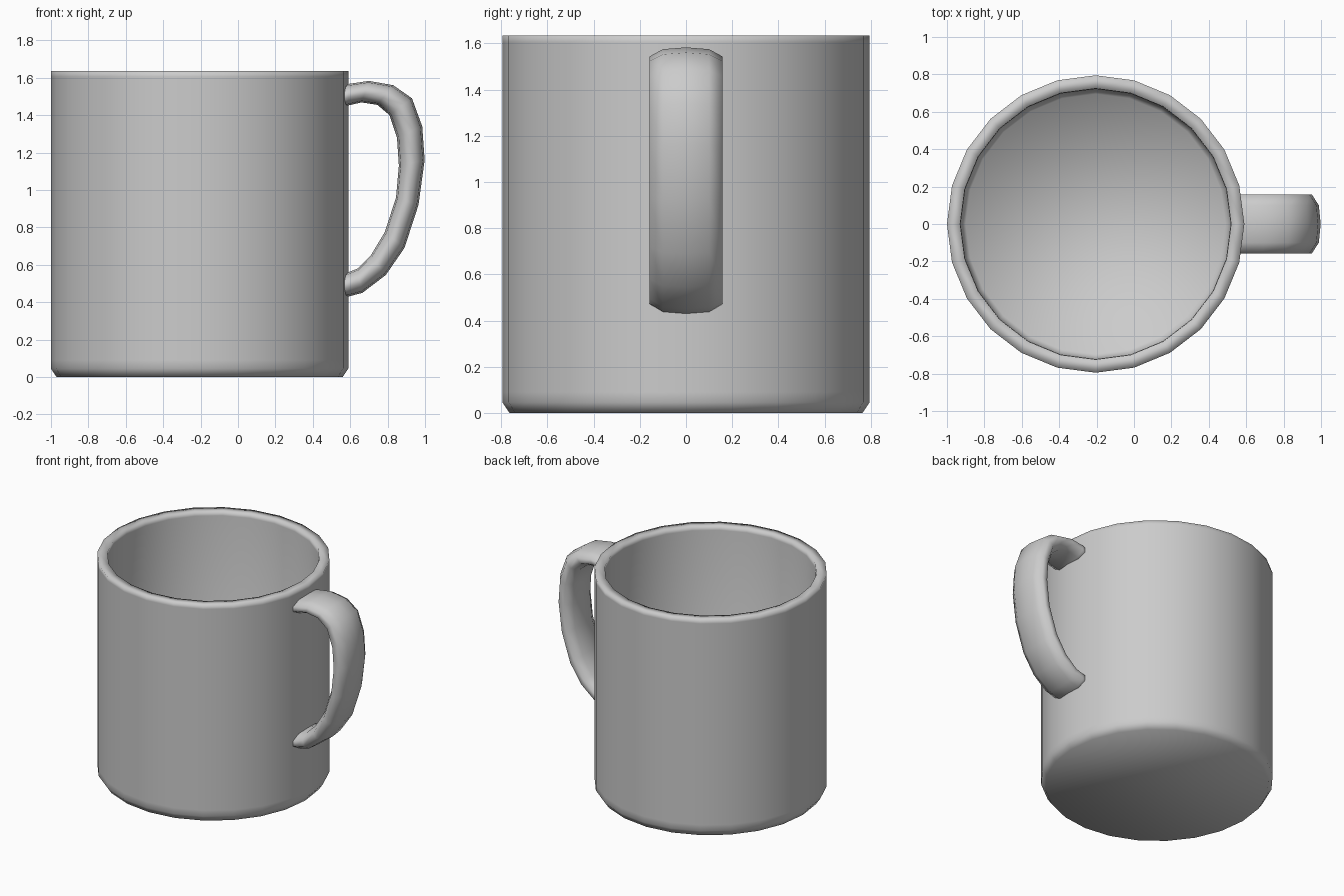
import bpy, bmesh, math

if "Cube" in bpy.data.objects:
    bpy.data.objects.remove(bpy.data.objects["Cube"])

SIDES = 24
CENTRE_X = -0.205


def finish(name, bm):
    bmesh.ops.recalc_face_normals(bm, faces=bm.faces[:])
    mesh = bpy.data.meshes.new(name)
    bm.to_mesh(mesh)
    bm.free()
    for p in mesh.polygons:
        p.use_smooth = True
    obj = bpy.data.objects.new(name, mesh)
    bpy.context.collection.objects.link(obj)
    return obj


def skin(bm, rings):
    # join consecutive closed rings with quads and cap both ends
    loops = [[bm.verts.new(co) for co in ring] for ring in rings]
    n = len(loops[0])
    for a, b in zip(loops, loops[1:]):
        for i in range(n):
            j = (i + 1) % n
            bm.faces.new((a[i], a[j], b[j], b[i]))
    bm.faces.new(loops[0][::-1])
    bm.faces.new(loops[-1])


# cup: profile from the underside, up the outside, over the rim, down to the floor
profile = [(0.765, 0), (0.795, 0.045), (0.795, 0.09), (0.795, 1.605), (0.795, 1.635),
           (0.725, 1.635), (0.722, 1.605), (0.722, 0.14), (0.695, 0.08)]
angles = [2 * math.pi * i / SIDES for i in range(SIDES)]
bm = bmesh.new()
skin(bm, [[(CENTRE_X + r * math.cos(a), r * math.sin(a), z) for a in angles]
          for r, z in profile])
finish("cup", bm)

# handle: matching outer and inner edge points (x, z), from top to bottom
outer = [(0.54, 1.55), (0.59, 1.567), (0.70, 1.583), (0.83, 1.56), (0.93, 1.49), (0.985, 1.34),
         (0.998, 1.16), (0.965, 0.92), (0.89, 0.69), (0.79, 0.545), (0.665, 0.45),
         (0.59, 0.43), (0.54, 0.425)]
inner = [(0.54, 1.435), (0.59, 1.452), (0.66, 1.468), (0.745, 1.455), (0.81, 1.40), (0.85, 1.28),
         (0.86, 1.13), (0.845, 0.96), (0.785, 0.775), (0.71, 0.65), (0.64, 0.58),
         (0.59, 0.56), (0.54, 0.545)]
# cross-section: (y, fraction from inner to outer edge)
half = [(0.1, 0.93), (0.157, 0.66), (0.157, 0.34), (0.1, 0.07)]
section = [(0, 1)] + half + [(0, 0)] + [(-y, t) for y, t in reversed(half)]
bm = bmesh.new()
skin(bm, [[(ix + (ox - ix) * t, y, iz + (oz - iz) * t) for y, t in section]
          for (ox, oz), (ix, iz) in zip(outer, inner)])
finish("handle", bm)
